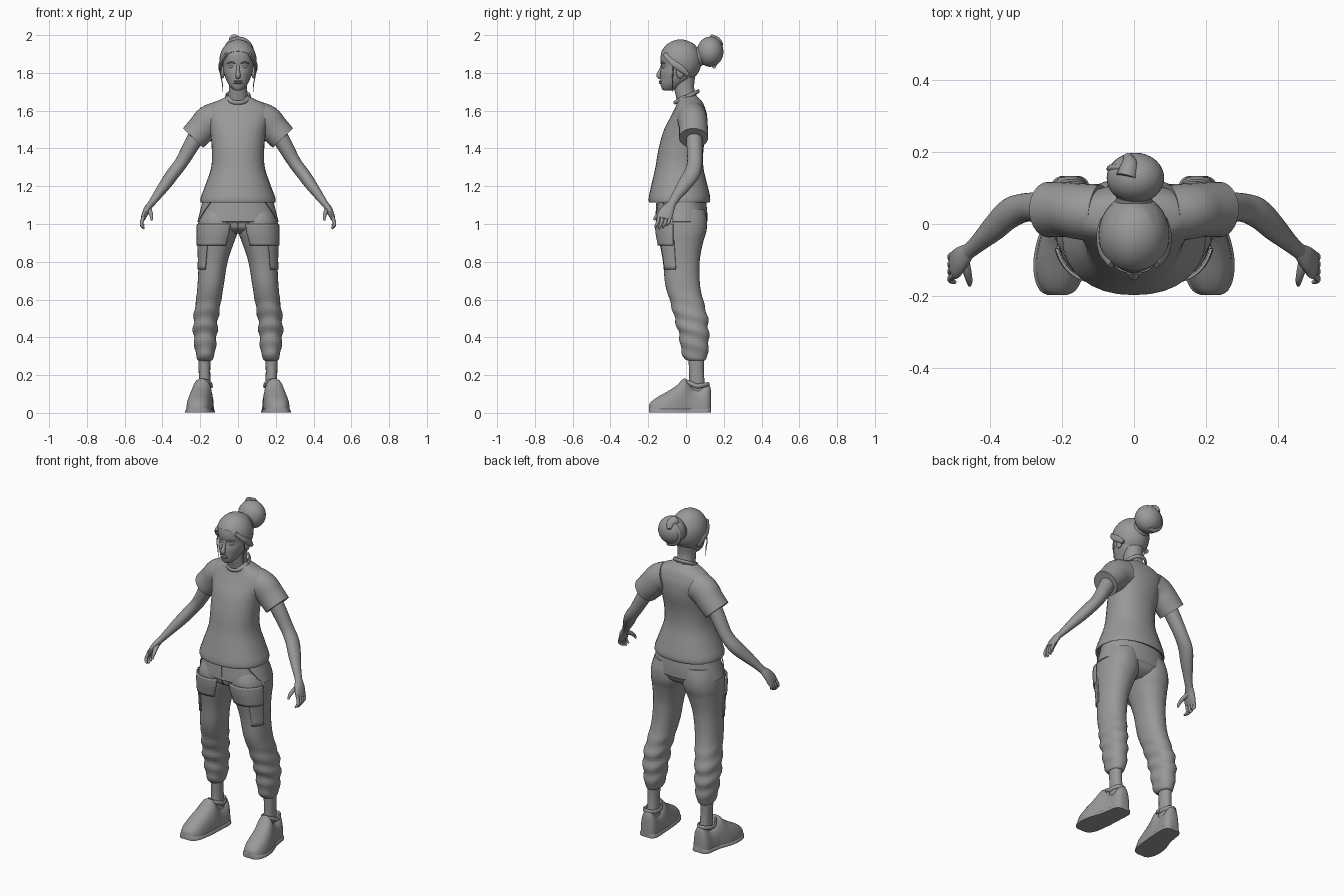
import bpy, bmesh, math
from mathutils import Vector

grey = bpy.data.materials.new("plain_grey")
grey.diffuse_color = (0.32, 0.32, 0.32, 1)


def finish(name, bm, mirror=False, thick=0):
    bmesh.ops.recalc_face_normals(bm, faces=bm.faces)
    me = bpy.data.meshes.new(name)
    bm.to_mesh(me)
    bm.free()
    ob = bpy.data.objects.new(name, me)
    bpy.context.collection.objects.link(ob)
    me.materials.append(grey)
    bpy.ops.object.select_all(action='DESELECT')
    ob.select_set(True)
    bpy.context.view_layer.objects.active = ob
    bpy.ops.object.shade_smooth_by_angle(angle=math.radians(50))
    if thick:
        m = ob.modifiers.new("thickness", 'SOLIDIFY')
        m.thickness, m.offset = thick, 0
    if mirror:
        ob.modifiers.new("mirror", 'MIRROR')
    return ob


def spline(rows, k=4):
    """Smooth rows of numbers with a Catmull-Rom curve."""
    out = []
    for i in range(len(rows) - 1):
        p0, p1 = rows[max(i - 1, 0)], rows[i]
        p2, p3 = rows[i + 1], rows[min(i + 2, len(rows) - 1)]
        for j in range(k):
            t = j / k
            out.append([0.5 * (2 * b + (c - a) * t + (2 * a - 5 * b + 4 * c - d) * t * t
                               + (3 * b - a - 3 * c + d) * t ** 3)
                        for a, b, c, d in zip(p0, p1, p2, p3)])
    return out + [list(rows[-1])]


def skin(name, rings, closed=True, **kw):
    bm = bmesh.new()
    vs = [[bm.verts.new(p) for p in r] for r in rings]
    n = len(vs[0])
    for a, b in zip(vs, vs[1:]):
        for i in range(n if closed else n - 1):
            j = (i + 1) % n
            bm.faces.new((a[i], a[j], b[j], b[i]))
    if closed:
        bm.faces.new(vs[0])
        bm.faces.new(vs[-1])
    return finish(name, bm, **kw)


def sgnpow(v, e):
    return math.copysign(abs(v) ** e, v)


def section(row, angle, grow=0, power=2.2):
    z, x0, x1, y0, y1 = row
    x = (x0 + x1) / 2 + ((x1 - x0) / 2 + grow) * sgnpow(math.cos(angle), 2 / power)
    y = (y0 + y1) / 2 + ((y1 - y0) / 2 + grow) * sgnpow(math.sin(angle), 2 / power)
    return Vector((x, y, z))


def loft(name, rows, n=32, power=2.2, k=4, **kw):
    """Stack of level sections: z, x0, x1, y0, y1."""
    return skin(name, [[section(r, math.tau * i / n, 0, power) for i in range(n)]
                       for r in spline(rows, k)], **kw)


def sym(rows):
    return [(z, -w, w, a, b) for z, w, a, b in rows]


def tube(name, rows, n=16, k=4, ref=(0, 1, 0), **kw):
    """Path of x, y, z, radius along ref, radius across."""
    rows = spline(rows, k)
    pts = [Vector(r[:3]) for r in rows]
    rings = []
    for i, r in enumerate(rows):
        t = (pts[min(i + 1, len(pts) - 1)] - pts[max(i - 1, 0)]).normalized()
        u = (Vector(ref) - t * t.dot(Vector(ref))).normalized()
        v = t.cross(u)
        rings.append([pts[i] + u * r[3] * math.cos(a) + v * r[4] * math.sin(a)
                      for a in (math.tau * j / n for j in range(n))])
    return skin(name, rings, **kw)


def ball(name, c, r, cut=None, **kw):
    bm = bmesh.new()
    bmesh.ops.create_uvsphere(bm, u_segments=32, v_segments=20, radius=1)
    for v in bm.verts:
        v.co = Vector([c[i] + r[i] * v.co[i] for i in range(3)])
    if cut:
        g = bm.verts[:] + bm.edges[:] + bm.faces[:]
        bmesh.ops.bisect_plane(bm, geom=g, plane_co=cut[0], plane_no=cut[1], clear_inner=True)
        bmesh.ops.holes_fill(bm, edges=[e for e in bm.edges if e.is_boundary])
    return finish(name, bm, **kw)


# Shirt body, sleeves and collar
loft("shirt", sym([(1.125, .188, -.185, .115), (1.115, .198, -.195, .125), (1.14, .197, -.197, .128),
                   (1.2, .175, -.185, .115), (1.3, .142, -.162, .092), (1.4, .139, -.145, .093),
                   (1.5, .15, -.116, .112), (1.57, .17, -.08, .112), (1.61, .17, -.06, .102),
                   (1.64, .135, -.048, .09), (1.66, .09, -.045, .075), (1.68, .055, -.035, .055)]))
tube("sleeve", [(-.1, .03, 1.565, .08, .085), (-.15, .035, 1.545, .078, .085),
                (-.19, .04, 1.505, .076, .079), (-.238, .04, 1.455, .077, .074)], n=28, mirror=True)
tube("collar", [(.062 * math.cos(a), .003 + .062 * math.sin(a), 1.673 + .03 * math.sin(a), .011, .007)
                for a in (math.tau * i / 16 for i in range(17))], n=8, ref=(0, 0, 1))

# Neck and head
loft("neck", sym([(1.62, .062, -.04, .075), (1.67, .052, -.052, .06), (1.72, .048, -.062, .043),
                  (1.79, .052, -.06, .05)]))
loft("head", sym([(1.706, .014, -.115, -.08), (1.713, .028, -.126, -.05), (1.735, .047, -.134, -.015),
                  (1.765, .063, -.136, .03), (1.8, .075, -.137, .055), (1.835, .08, -.131, .065),
                  (1.88, .084, -.135, .07), (1.92, .08, -.125, .065), (1.955, .055, -.09, .04),
                  (1.967, .02, -.05, 0)]), power=2.1)
tube("nose", [(0, -.124, 1.845, .008, .008), (0, -.134, 1.815, .009, .009), (0, -.145, 1.79, .012, .013),
              (0, -.14, 1.777, .01, .012), (0, -.13, 1.772, .005, .006)], n=12)
for lip, z, h in (("upper_lip", 1.756, .005), ("lower_lip", 1.747, .006)):
    ball(lip, (0, -.133, z), (.024, .011, h))
ball("eye", (-.033, -.115, 1.833), (.017, .012, .009), mirror=True)
tube("brow", [(-.014, -.131, 1.85, .004, .003), (-.035, -.127, 1.857, .005, .004),
              (-.057, -.109, 1.849, .003, .002)], n=8, mirror=True)
ball("ear", (-.082, -.03, 1.805), (.012, .022, .034), mirror=True)

# Hair cap with a slanting hairline, bun and loose strands
ball("hair_cap", (0, -.03, 1.862), (.099, .112, .115),
     cut=((0, -.04, 1.832), (0, .68, .73)))
tube("bun_base", [(0, .03, 1.87, .06, .06), (0, .075, 1.89, .05, .05), (0, .12, 1.91, .06, .06)],
     ref=(1, 0, 0))
ball("bun", (.004, .128, 1.912), (.08, .07, .08))
tube("bun_wrap", [(.004 + r * math.cos(a), .189 - .55 * r, 1.912 + r * math.sin(a), .012, .018)
                  for a, r in ((i * .6 + 1, .012 + .0036 * i) for i in range(18))], n=10)
tube("bun_tip", [(-.02, .13, 1.975, .03, .03), (-.012, .165, 1.965, .024, .024),
                 (-.02, .19, 1.945, .01, .01)], ref=(1, 0, 0))
tube("side_hair", [(-.06, -.11, 1.9, .016, .01), (-.088, -.07, 1.86, .02, .01), (-.096, -.03, 1.825, .018, .008),
                   (-.085, .01, 1.79, .012, .008)], n=10, mirror=True)
tube("loose_strand", [(-.088, -.065, 1.85, .004, .004), (-.092, -.07, 1.79, .003, .003),
                      (-.083, -.072, 1.745, .003, .003), (-.084, -.07, 1.70, .001, .001)], n=6, mirror=True)

# Arms, palms and fingers
tube("arm", [(-.18, .04, 1.53, .045, .048), (-.245, .045, 1.42, .042, .042), (-.30, .046, 1.325, .04, .035),
             (-.345, .03, 1.265, .043, .034), (-.386, -.008, 1.208, .038, .031),
             (-.432, -.052, 1.145, .026, .023), (-.465, -.08, 1.10, .022, .017)], n=20, mirror=True)
tube("palm", [(-.458, -.074, 1.11, .022, .017), (-.48, -.094, 1.08, .034, .018),
              (-.494, -.11, 1.05, .041, .016), (-.503, -.117, 1.028, .038, .012)], mirror=True)
for i, (name, drop) in enumerate((("index_finger", .052), ("middle_finger", .058),
                                  ("ring_finger", .052), ("little_finger", .04))):
    y = -.146 + .02 * i
    tube(name, [(-.497, y + .004, 1.045, .009, .01), (-.510, y - .004, 1.028 - drop * .35, .009, .009),
                (-.508, y - .012, 1.028 - drop * .7, .008, .008),
                (-.497, y - .016, 1.033 - drop, .005, .005)], n=10, mirror=True)
tube("thumb", [(-.472, -.095, 1.08, .013, .013), (-.464, -.132, 1.062, .012, .012),
               (-.458, -.158, 1.04, .009, .009), (-.457, -.17, 1.02, .005, .005)],
     n=10, ref=(1, 0, 0), mirror=True)

# Trousers: stepped yoke, legs, pockets
loft("hip_yoke", sym([(1.13, .186, -.15, .105), (1.07, .2, -.156, .112), (1.02, .213, -.16, .113),
                      (1.012, .215, -.158, .112), (1.006, .203, -.145, .107),
                      (.975, .155, -.135, .09), (.95, .07, -.09, .05)]), n=40)
leg_rows = [(.275, -.205, -.145, .015, .095), (.285, -.216, -.133, -.005, .107), (.32, -.225, -.122, -.024, .116),
            (.4, -.235, -.113, -.035, .121), (.5, -.235, -.105, -.06, .115), (.6, -.222, -.088, -.087, .09),
            (.68, -.214, -.075, -.11, .074), (.8, -.209, -.055, -.122, .072), (.9, -.212, -.022, -.14, .09),
            (.96, -.214, 0, -.15, .108), (1.02, -.208, .006, -.15, .111), (1.08, -.19, .01, -.13, .1)]
N = 32
legs = spline(leg_rows, 6)
leg_rings = []
for r in legs:
    # soft cloth folds from the knee down
    fold = max(0, 1 - abs(r[0] - .45) / .2) * .006
    leg_rings.append([section(r, a, fold * math.sin(r[0] * 75 + 2 * math.sin(a)))
                      for a in (math.tau * i / N for i in range(N))])
skin("trouser_leg", leg_rings, mirror=True)


def leg_patch(name, z0, z1, a0, a1, grow):
    rows = [r for r in legs if z0 <= r[0] <= z1]
    skin(name, [[section(r, math.radians(a0 + (a1 - a0) * i / 16), grow) for i in range(17)]
                for r in rows], closed=False, thick=.008, mirror=True)


leg_patch("cargo_pocket", .74, .92, 196, 245, .003)
leg_patch("pocket_flap", .885, 1.0, 198, 300, .008)
tube("fly_seam", [(0, -.155, 1.11, .003, .003), (0, -.158, 1.05, .003, .003), (0, -.153, 1.0, .003, .003),
                  (0, -.12, .965, .002, .002)], n=6, ref=(1, 0, 0))
tube("slant_pocket_seam", [(-.145, -.122, 1.115, .003, .003), (-.18, -.10, 1.065, .003, .003),
                           (-.205, -.065, 1.02, .003, .003)], n=6, mirror=True)

# Ankles and shoes
loft("ankle", [(.08, -.207, -.145, .01, .105), (.15, -.207, -.145, .015, .1), (.22, -.208, -.147, .016, .094),
               (.3, -.211, -.145, .012, .096)], n=20, mirror=True)
shoe_rows = spline([(-.197, -.213, .022, .04), (-.185, -.212, .044, .058), (-.15, -.21, .061, .084),
                    (-.1, -.207, .067, .112), (-.05, -.2, .065, .145), (-.012, -.192, .06, .182),
                    (.012, -.187, .056, .165), (.035, -.184, .054, .132), (.07, -.18, .052, .125),
                    (.105, -.178, .049, .15), (.125, -.177, .038, .148), (.133, -.177, .022, .11)], 3)


def shoe_part(name, grow, height=None):
    rings = []
    for y, x, w, h in shoe_rows:
        h = height or h
        rings.append([(x + (w + grow) * sgnpow(math.cos(a), .8), y, max(0, h * sgnpow(math.sin(a), .75)) + .001)
                      for a in (math.tau * (i + .5) / 24 for i in range(24))])
    skin(name, rings, mirror=True)


shoe_part("shoe_upper", 0)
shoe_part("shoe_sole", .006, .034)
tube("shoe_rim", [(-.182 + .042 * math.cos(a), .058 + .06 * math.sin(a),
                   .142 + .018 * abs(math.sin(a)) * (1.4 if math.sin(a) < 0 else .5), .012, .007)
                  for a in (math.tau * i / 14 for i in range(15))], n=8, ref=(0, 0, 1), mirror=True)
